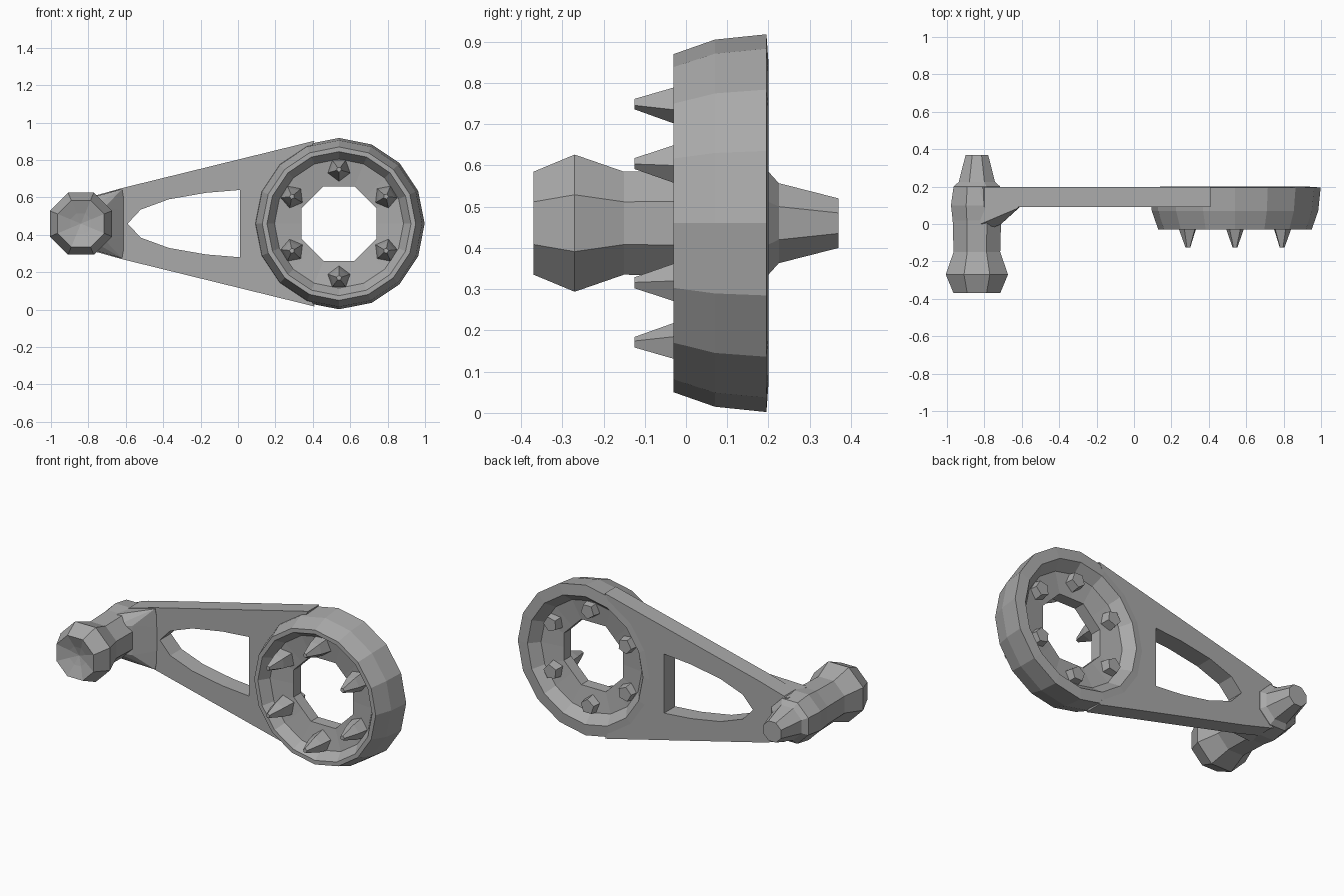
import bpy, bmesh
from math import sin, cos, pi, radians

cube = bpy.data.objects.get("Cube")
if cube:
    bpy.data.objects.remove(cube)

MID = 0.46              # height of the symmetry plane
RING_X, POST_X = 0.54, -0.84

grey = bpy.data.materials.new("cast grey")
grey.use_nodes = True
grey.diffuse_color = (0.4, 0.4, 0.4, 1)
grey.node_tree.nodes["Principled BSDF"].inputs["Base Color"].default_value = (0.4, 0.4, 0.4, 1)


def finish(bm, name, loc):
    bmesh.ops.remove_doubles(bm, verts=bm.verts, dist=0.0005)
    bmesh.ops.recalc_face_normals(bm, faces=bm.faces)
    mesh = bpy.data.meshes.new(name)
    bm.to_mesh(mesh)
    bm.free()
    mesh.materials.append(grey)
    obj = bpy.data.objects.new(name, mesh)
    obj.location = loc
    bpy.context.collection.objects.link(obj)
    return obj


def lathe(name, profile, sides, loc, turn=0.0, closed=False, octagon=0.0):
    """Spin (radius, y) points about the y axis; radii below octagon become eight-sided."""
    bm = bmesh.new()
    rings = []
    for r, y in profile:
        ring = []
        for k in range(sides):
            a = turn + 2 * pi * k / sides
            rr = r * cos(pi / 8) if r < octagon and k % 2 == 0 else r
            ring.append(bm.verts.new((rr * cos(a), y, rr * sin(a))))
        rings.append(ring)
    pairs = list(zip(rings, rings[1:]))
    if closed:
        pairs.append((rings[-1], rings[0]))
    for a, b in pairs:
        for k in range(sides):
            n = (k + 1) % sides
            bm.faces.new((a[k], a[n], b[n], b[k]))
    return finish(bm, name, loc)


# Ring with a sunken web and an eight-sided opening
lathe("ring", [(0.41, -0.03), (0.445, 0.07), (0.458, 0.195), (0.39, 0.2), (0.34, 0.14),
               (0.216, 0.12), (0.216, 0.05), (0.345, 0.03), (0.385, -0.03)],
      16, (RING_X, 0, MID), closed=True, octagon=0.25)

# Six pointed studs on the web, with blunt ends at the back
for i in range(6):
    a = radians(30 + 60 * i)
    lathe(f"stud_{i + 1}", [(0, -0.125), (0.014, -0.125), (0.048, -0.03), (0.065, 0.05),
                            (0.055, 0.12), (0.045, 0.18), (0, 0.18)],
          5, (RING_X + 0.29 * cos(a), 0, MID + 0.29 * sin(a)), turn=a + pi)

# Tapered arm: upper half around the window, mirrored downwards
outline = [(-0.59, 0), (-0.52, 0.075), (-0.37, 0.13), (-0.17, 0.165), (0.01, 0.18), (0.01, 0)]
outline += [(RING_X + 0.42 * cos(radians(t)), 0.42 * sin(radians(t)))
            for t in (180, 157.5, 135, 112.5)]
outline += [(0.41, 0.443), (-0.62, 0.19), (-0.8, 0.14), (-0.9, 0)]
bm = bmesh.new()
face = bm.faces.new([bm.verts.new((x, 0.09, z)) for x, z in outline])
out = bmesh.ops.extrude_face_region(bm, geom=[face], use_keep_orig=True)
bmesh.ops.translate(bm, vec=(0, 0.107, 0),
                    verts=[g for g in out["geom"] if isinstance(g, bmesh.types.BMVert)])
seam = [f for f in bm.faces if all(abs(v.co.z) < 0.001 for v in f.verts)]
bmesh.ops.delete(bm, geom=seam, context='FACES')
arm = finish(bm, "arm", (0, 0, MID))
mirror = arm.modifiers.new("mirror", 'MIRROR')
mirror.use_axis = (False, False, True)

# Post with a bulged, dimpled front end and a tapered back end
lathe("post", [(0, -0.33), (0.06, -0.345), (0.135, -0.37), (0.18, -0.27), (0.135, -0.15),
               (0.14, 0.02), (0.15, 0.1), (0.135, 0.2), (0.105, 0.225),
               (0.065, 0.37), (0, 0.37)], 8, (POST_X, 0, MID), turn=pi / 8)

# Gusset blending the post into the arm
bm = bmesh.new()
for x, y, z in ((-0.8, -0.04, 0.08), (-0.71, 0.0, 0.09), (-0.62, 0.085, 0.185),
                (-0.6, 0.1, 0.07), (-0.82, 0.0, 0.13), (-0.82, 0.19, 0.13), (-0.64, 0.19, 0.17)):
    for s in (1, -1):
        bm.verts.new((x, y, z * s))
hull = bmesh.ops.convex_hull(bm, input=bm.verts)
bmesh.ops.delete(bm, geom=[v for v in bm.verts if not v.link_faces], context='VERTS')
finish(bm, "gusset", (0, 0, MID))
